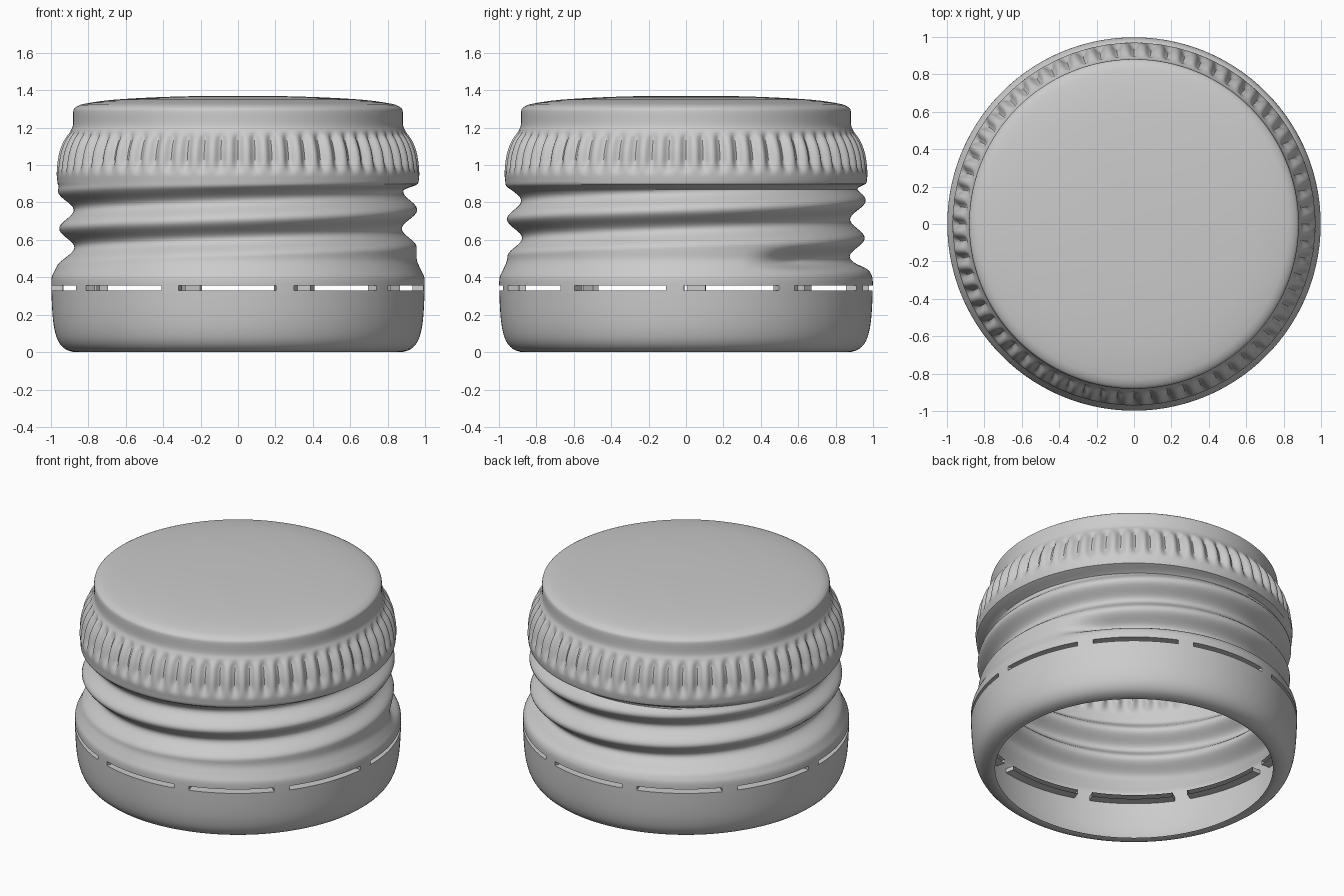
import bpy, bmesh
from math import sin, cos, pi, tau, radians
from mathutils import Vector

if "Cube" in bpy.data.objects:
    bpy.data.objects.remove(bpy.data.objects["Cube"])

COLS = 640      # columns round the cap
RIBS = 64       # grip ribs
SLOTS = 10      # cuts in the tear band
PITCH = 0.2
SLOT_Z = (0.33, 0.357)

# wall outline from the bottom lip to the centre of the lid: radius, height, subdivisions
KEYS = [(0.85, 0.004, 2), (0.875, 0.0, 3), (0.925, 0.017, 3), (0.962, 0.06, 3), (0.983, 0.13, 3),
        (0.993, 0.22, 3), (0.998, SLOT_Z[0], 1), (0.998, SLOT_Z[1], 3), (0.996, 0.40, 4),
        (0.978, 0.44, 5), (0.957, 0.49, 5), (0.955, 0.54, 14), (0.957, 0.72, 14), (0.965, 0.90, 6),
        (0.970, 0.97, 6), (0.958, 1.06, 6), (0.932, 1.13, 5), (0.897, 1.18, 4), (0.882, 1.215, 3),
        (0.881, 1.285, 3), (0.872, 1.306, 3), (0.83, 1.326, 3), (0.66, 1.350, 3), (0.32, 1.367, 3),
        (0.0, 1.370, 1)]


def smoothstep(a, b, x):
    t = min(1, max(0, (x - a) / (b - a)))
    return t * t * (3 - 2 * t)


def spline(keys):
    pts = [Vector(k[:2]) for k in keys]
    out = []
    for i in range(len(pts) - 1):
        p1, p2 = pts[i], pts[i + 1]
        m1 = (p2 - pts[i - 1]) / 2 if i else p2 - p1
        m2 = (pts[i + 2] - p1) / 2 if i + 2 < len(pts) else p2 - p1
        # limit tangents so uneven spacing does not overshoot
        lim = (p2 - p1).length * 1.2
        m1 = m1 * min(1, lim / m1.length)
        m2 = m2 * min(1, lim / m2.length)
        for j in range(keys[i][2]):
            t = j / keys[i][2]
            out.append(p1 * (2*t**3 - 3*t*t + 1) + m1 * (t**3 - 2*t*t + t)
                       + p2 * (3*t*t - 2*t**3) + m2 * (t**3 - t*t))
    return out


def thread_depth(a, z):
    """Helical groove rolled into the wall, rising anticlockwise."""
    if not 0.42 < z < 0.93:
        return 0
    turn = a / tau
    phase = (z - 0.66) / PITCH - turn
    k = round(phase)
    fade = smoothstep(-0.95, -0.88, k + turn) * smoothstep(0.905, 0.865, z) if z < 0.905 else 0
    fade *= smoothstep(0.42, 0.475, z)
    return 0.08 * cos(pi * (phase - k)) ** 2 * fade


def rib_depth(a, z):
    """Grip flutes round the upper band."""
    if not 0.94 < z < 1.19:
        return 0
    window = smoothstep(0.94, 1.03, z) * (1 - smoothstep(1.13, 1.19, z))
    return 0.03 * (0.5 + 0.5 * cos(a * RIBS)) ** 1.3 * window


def smoothstep_down(a, b, x):
    return 1 - smoothstep(a, b, x)


def thread(a, z):
    if not 0.42 < z < 0.905:
        return 0
    turn = a / tau
    phase = (z - 0.66) / PITCH - turn
    k = round(phase)
    fade = (smoothstep(-0.95, -0.88, k + turn) * smoothstep(0.42, 0.475, z)
            * smoothstep_down(0.865, 0.905, z))
    return 0.08 * cos(pi * (phase - k)) ** 2 * fade


# wall and lid as one sheet, with slot faces left out
rows = spline(KEYS)
bm = bmesh.new()
grid = []
for r, z in rows:
    ring = []
    for c in range(COLS):
        a = tau * c / COLS
        rr = r - thread(a, z) - rib_depth(a, z)
        ring.append(bm.verts.new((rr * cos(a), rr * sin(a), z)))
    grid.append(ring)

period = COLS // SLOTS
shift = round(COLS * 3.5 / 360)
half_bridge = 5
for i in range(len(grid) - 1):
    slot_row = abs(rows[i].y - SLOT_Z[0]) < 1e-4
    for c in range(COLS):
        d = (c + shift) % period
        if slot_row and half_bridge <= d < period - half_bridge:
            continue
        n = (c + 1) % COLS
        bm.faces.new((grid[i][c], grid[i][n], grid[i + 1][n], grid[i + 1][c]))

# lid centre
centre = bm.verts.new((0, 0, KEYS[-1][1]))
for c in range(COLS):
    bm.faces.new((grid[-1][c], grid[-1][(c + 1) % COLS], centre))

# slot edges folded inwards
rim = [e for e in bm.edges if e.is_boundary and all(0.3 < v.co.z < 0.4 for v in e.verts)]
new = bmesh.ops.extrude_edge_only(bm, edges=rim)["geom"]
for v in new:
    if isinstance(v, bmesh.types.BMVert):
        v.co.x *= 0.94
        v.co.y *= 0.94
bmesh.ops.recalc_face_normals(bm, faces=bm.faces)

mesh = bpy.data.meshes.new("screw_cap")
bm.to_mesh(mesh)
bm.free()
cap = bpy.data.objects.new("screw_cap", mesh)
bpy.context.collection.objects.link(cap)
bpy.context.view_layer.objects.active = cap
cap.select_set(True)
bpy.ops.object.shade_smooth_by_angle(angle=radians(40))
